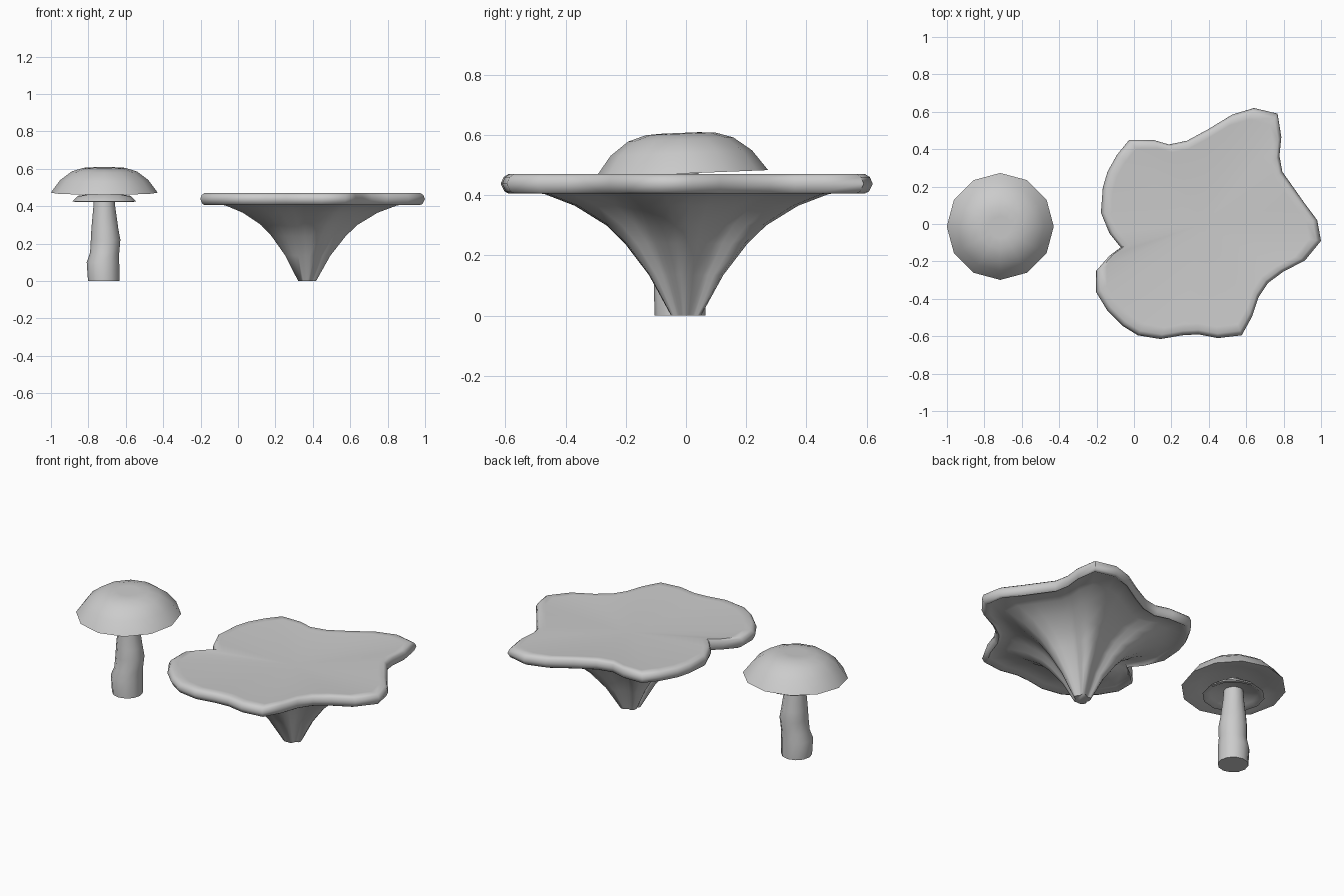
import bpy, bmesh, math
from mathutils import Vector, Matrix

if "Cube" in bpy.data.objects:
    bpy.data.objects.remove(bpy.data.objects["Cube"])


def loft(name, rings, start=None, end=None, angle=50):
    """Skin a list of equal-length point rings, closing the ends with a point or a face."""
    bm = bmesh.new()
    loops = [[bm.verts.new(p) for p in ring] for ring in rings]
    n = len(loops[0])
    for a, b in zip(loops, loops[1:]):
        for i in range(n):
            j = (i + 1) % n
            bm.faces.new((a[i], a[j], b[j], b[i]))
    for loop, tip in ((loops[0], start), (loops[-1], end)):
        if tip == "face":
            bm.faces.new(loop)
        elif tip is not None:
            v = bm.verts.new(tip)
            for i in range(n):
                bm.faces.new((loop[i], loop[(i + 1) % n], v))
    bmesh.ops.recalc_face_normals(bm, faces=bm.faces)
    mesh = bpy.data.meshes.new(name)
    bm.to_mesh(mesh)
    bm.free()
    ob = bpy.data.objects.new(name, mesh)
    bpy.context.collection.objects.link(ob)
    bpy.ops.object.select_all(action='DESELECT')
    ob.select_set(True)
    bpy.context.view_layer.objects.active = ob
    bpy.ops.object.shade_smooth_by_angle(angle=math.radians(angle))
    return ob


def circle(cx, cy, z, r, n=12):
    return [Vector((cx + r * math.cos(2 * math.pi * i / n),
                    cy + r * math.sin(2 * math.pi * i / n), z)) for i in range(n)]


# Small mushroom: wobbly stem (z, centre x, centre y, radius)
stem = [(0, -.718, -.02, .084), (.10, -.722, -.02, .087), (.15, -.713, -.015, .078),
        (.22, -.708, -.01, .079), (.28, -.712, -.01, .072), (.40, -.715, -.012, .058),
        (.52, -.715, -.012, .05)]
loft("small_stem", [circle(x, y, z, r) for z, x, y, r in stem], "face", "face")

# Flared skirt below the cap
skirt = [(.045, .47), (.14, .455), (.17, .425), (.155, .423), (.13, .438), (.045, .455)]
loft("small_skirt", [circle(-.715, -.013, z, r) for r, z in skirt], angle=40)

# Domed cap with hollow underside, slightly tilted
cap_profile = [(.06, .607), (.115, .604), (.175, .585), (.235, .54), (.286, .472),
               (.262, .474), (.19, .497), (.10, .51)]
cap = loft("small_cap", [circle(0, 0, z - .47, r) for r, z in cap_profile],
           (0, 0, .132), (0, 0, .04))
cap.matrix_world = Matrix.Translation((-.715, -.013, .47)) @ Matrix.Rotation(math.radians(2.3), 4, 'X')

# Large funnel mushroom: lobed outline, scaled for each level
outline = [(.99, -.09), (.97, .02), (.90, .115), (.785, .28), (.77, .365), (.78, .465),
           (.76, .59), (.635, .62), (.52, .585), (.39, .505), (.28, .445), (.185, .425),
           (.10, .45), (-.025, .45), (-.09, .37), (-.14, .28), (-.165, .195), (-.175, .06),
           (-.13, -.05), (-.07, -.125), (-.13, -.17), (-.20, -.25), (-.20, -.365),
           (-.14, -.465), (-.06, -.545), (.02, -.595), (.14, -.615), (.255, -.595),
           (.34, -.59), (.445, -.61), (.57, -.595), (.625, -.495), (.66, -.39),
           (.71, -.315), (.79, -.255), (.905, -.195)]
outline = [(min(x * 1.01, 1.0), y) for x, y in outline]
CX, CY = .367, 0


def level(s, z):
    return [Vector((CX + (x - CX) * s, CY + (y - CY) * s, z)) for x, y in outline]


levels = [(.08, 0), (.20, .135), (.33, .24), (.43, .30), (.60, .365), (.76, .403),
          (.91, .42), (.955, .405), (.98, .412), (1, .438), (.985, .46), (.96, .47),
          (.90, .468)]
loft("large_funnel_cap", [level(s, z) for s, z in levels], "face", (CX, CY, .445), 60)
